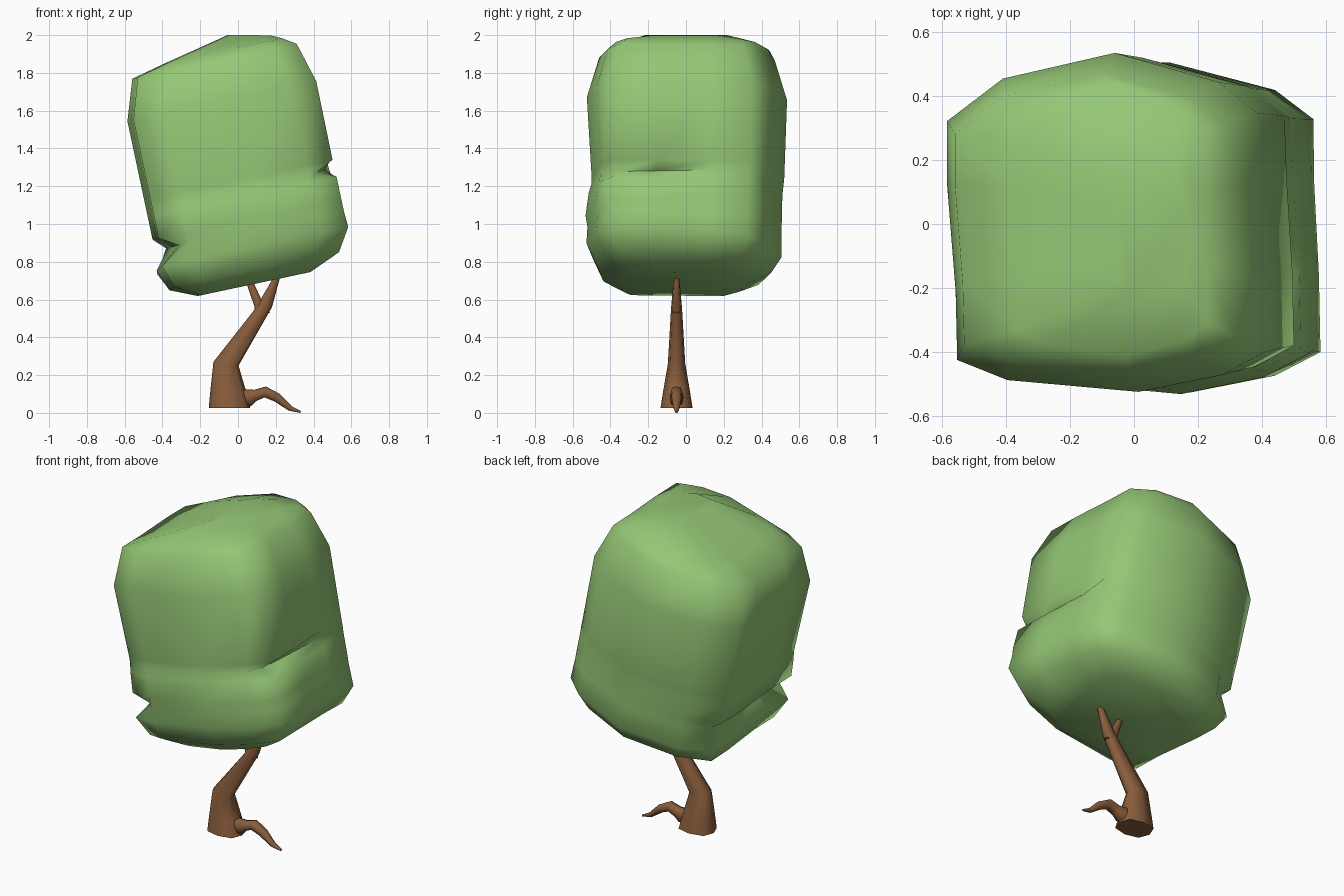
import bpy, bmesh, math

if "Cube" in bpy.data.objects:
    bpy.data.objects.remove(bpy.data.objects["Cube"])


def material(name, rgb):
    m = bpy.data.materials.new(name)
    m.diffuse_color = (*rgb, 1)
    m.use_nodes = True
    m.node_tree.nodes["Principled BSDF"].inputs["Base Color"].default_value = m.diffuse_color
    return m


LEAF = material("leaf green", (0.30, 0.57, 0.18))
BARK = material("bark brown", (0.25, 0.11, 0.045))


def loft(name, rings, mat, angle):
    """Skin a list of point rings and close both ends."""
    bm = bmesh.new()
    loops = [[bm.verts.new(p) for p in ring] for ring in rings]
    n = len(loops[0])
    for a, b in zip(loops, loops[1:]):
        for i in range(n):
            j = (i + 1) % n
            bm.faces.new((a[i], a[j], b[j], b[i]))
    bm.faces.new(loops[0])
    bm.faces.new(loops[-1])
    bmesh.ops.recalc_face_normals(bm, faces=bm.faces)
    me = bpy.data.meshes.new(name)
    bm.to_mesh(me)
    bm.free()
    me.materials.append(mat)
    ob = bpy.data.objects.new(name, me)
    bpy.context.collection.objects.link(ob)
    bpy.ops.object.select_all(action='DESELECT')
    ob.select_set(True)
    bpy.context.view_layer.objects.active = ob
    bpy.ops.object.shade_smooth_by_angle(angle=math.radians(angle))
    return ob


# Canopy: boxy leaning block, built in a frame tilted about y
TILT = math.radians(12)


def tilted(u, y, v):
    c, s = math.cos(TILT), math.sin(TILT)
    return (u * c - v * s, y, 1.3 + u * s + v * c)


# Rounded-square outline (side, depth), slightly twisted
OUTLINE = [(1, -.76), (.99, -.3), (.955, .25), (.94, .65), (.7, .83), (0.05, 1), (-.65, .85),
           (-1, .6), (-1, .25), (-.945, -.4), (-.935, -.81), (-.62, -.93), (.2, -1), (.72, -.9)]

# height, left, right, front depth, back depth, left notch, right notch, back drop, slope
LEVELS = [
    (-.622, -.35, .26, .36, .33, 0, 0, 0, 0),
    (-.55, -.49, .43, .47, .45, 0, 0, .02, 0),
    (-.43, -.535, .505, .527, .505, 0, 0, .06, 0),
    (-.34, -.53, .50, .522, .505, .11, 0, 0, 0),
    (-.28, -.522, .50, .532, .508, 0, 0, 0, 0),
    (-.157, -.522, .50, .515, .51, 0, 0, 0, 0),
    (-.11, -.522, .50, .50, .515, 0, .095, 0, 0),
    (-.065, -.522, .498, .50, .52, 0, 0, 0, 0),
    (.36, -.522, .50, .525, .535, 0, 0, 0, 0),
    (.575, -.45, .44, .46, .47, 0, 0, 0, 0),
    (.62, -.26, .37, .41, .44, 0, 0, 0, 0),
    (.715, .09, .31, .22, .22, 0, 0, 0, -.213),
]
canopy_rings = []
for v, l, r, yf, yb, nl, nr, drop, slope in LEVELS:
    ring = []
    for p, q in OUTLINE:
        u = l + (r - l) * (p + 1) / 2
        if p < -.9:
            u += nl * min(1, .8 - .3 * q)            # notches fade to the back
        if p > .9:
            u -= nr * max(0, min(1, .45 - .7 * q))
        ring.append(tilted(u, q * (yf if q < 0 else yb), v - drop * max(0, q) + slope * u))
    canopy_rings.append(ring)
loft("canopy", canopy_rings, LEAF, 85)


# Woody parts: rings spanning two points of the front silhouette
def squarish(t):
    return math.copysign(abs(t) ** .75, t)


def limb(name, sections, sides=8, y=-.05):
    rings = []
    for x0, z0, x1, z1, ry in sections:
        ring = []
        for k in range(sides):
            a = 2 * math.pi * k / sides
            t = (1 + squarish(math.cos(a))) / 2
            ring.append((x0 + (x1 - x0) * t, y + ry * squarish(math.sin(a)), z0 + (z1 - z0) * t))
        rings.append(ring)
    return loft(name, rings, BARK, 70)


limb("trunk", [(-.155, .025, .065, .025, .085), (-.147, .11, .038, .13, .07),
               (-.13, .27, .003, .25, .046), (.09, .55, .18, .56, .029),
               (.178, .70, .222, .715, .015), (.20, .78, .225, .78, .008)])
limb("side_branch", [(.09, .52, .17, .53, .025), (.088, .56, .135, .575, .02),
                     (.045, .685, .08, .695, .014), (.025, .75, .045, .755, .008)])
limb("root", [(-.02, .04, -.02, .13, .04), (.07, .035, .045, .125, .035),
              (.095, .062, .085, .122, .032), (.14, .082, .148, .14, .03),
              (.195, .06, .222, .10, .026), (.268, .012, .285, .035, .016),
              (.33, .0, .333, .01, .008)])
